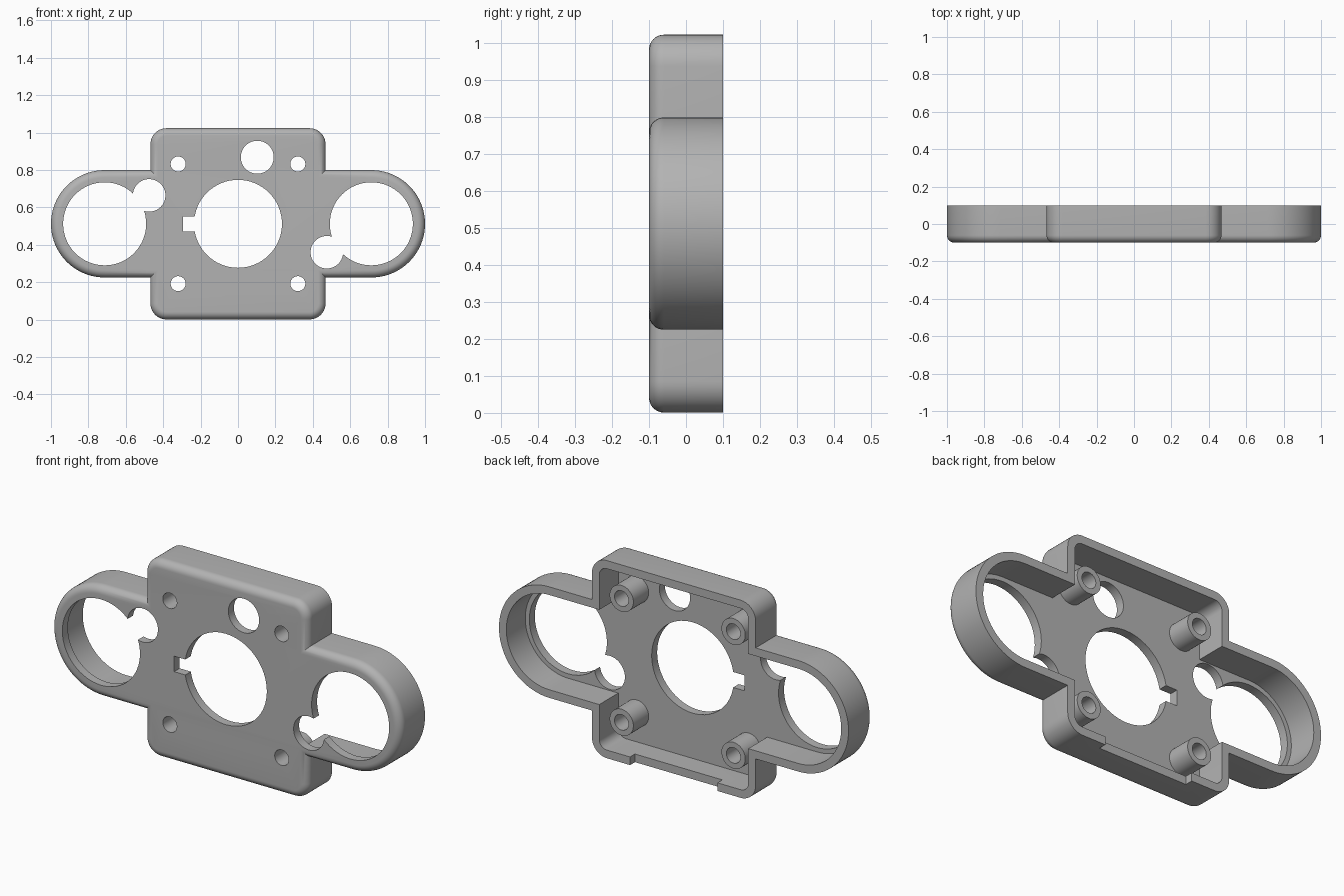
import bpy, bmesh
from math import sin, cos, pi, radians
from mathutils import Matrix

if "Cube" in bpy.data.objects:
    bpy.data.objects.remove(bpy.data.objects["Cube"], do_unlink=True)

MID = 0.512                     # height of the centre line
HALF_W, HALF_H, CORNER = 0.468, 0.511, 0.085
RING_X, RING_R = 0.713, 0.287
WALL, FLOOR_Y, FILLET = 0.042, -0.055, 0.04
FRONT, BACK, BOSS_END = -0.1, 0.1, 0.07

grey = bpy.data.materials.new("grey plastic")
grey.use_nodes = True
grey.diffuse_color = (0.45, 0.45, 0.45, 1)
grey.node_tree.nodes["Principled BSDF"].inputs["Base Color"].default_value = grey.diffuse_color


def make_object(name, bm):
    bmesh.ops.recalc_face_normals(bm, faces=bm.faces[:])
    mesh = bpy.data.meshes.new(name)
    bm.to_mesh(mesh)
    bm.free()
    mesh.materials.append(grey)
    obj = bpy.data.objects.new(name, mesh)
    bpy.context.collection.objects.link(obj)
    return obj


def activate(obj):
    bpy.ops.object.select_all(action='DESELECT')
    obj.select_set(True)
    bpy.context.view_layer.objects.active = obj


def smooth(obj):
    activate(obj)
    bpy.ops.object.shade_smooth_by_angle(angle=radians(30))


def arc(cx, cz, r, start, end, steps):
    return [(cx + r * cos(start + (end - start) * i / steps),
             cz + r * sin(start + (end - start) * i / steps)) for i in range(steps + 1)]


def outline(inset):
    """Plate with a rounded lobe on each side, moved inward by inset."""
    w, h, r = HALF_W - inset, HALF_H - inset, CORNER - inset
    lobe = RING_R - inset
    half = arc(RING_X, 0, lobe, -pi / 2, pi / 2, 40)
    half += [(w, lobe)] + arc(w - r, h - r, r, 0, pi / 2, 10)
    half += arc(r - w, h - r, r, pi / 2, pi, 10) + [(-w, lobe)]
    return half + [(-x, -z) for x, z in half[:41]] + \
        [(-x, -z) for x, z in half[41:]]


def cylinder_y(bm, x, z, radius, y0, y1):
    mat = Matrix.Translation((x, (y0 + y1) / 2, z)) @ Matrix.Rotation(pi / 2, 4, 'X')
    bmesh.ops.create_cone(bm, cap_ends=True, segments=64, radius1=radius,
                          radius2=radius, depth=y1 - y0, matrix=mat)


def box(bm, x0, x1, y0, y1, z0, z1):
    mat = Matrix.Translation(((x0 + x1) / 2, (y0 + y1) / 2, (z0 + z1) / 2)) @ \
        Matrix.Diagonal((x1 - x0, y1 - y0, z1 - z0, 1))
    bmesh.ops.create_cube(bm, size=1, matrix=mat)


def cut(target, bm):
    cutter = make_object("cutter", bm)
    cutter.hide_render = True
    activate(target)
    mod = target.modifiers.new("cut", 'BOOLEAN')
    mod.operation, mod.solver, mod.object = 'DIFFERENCE', 'EXACT', cutter
    bpy.ops.object.modifier_apply(modifier=mod.name)
    bpy.data.objects.remove(cutter, do_unlink=True)


# Hollow housing: wall section swept along the outline
section = [(FILLET * (1 - sin(a * pi / 16)), FRONT + FILLET * (1 - cos(a * pi / 16)))
           for a in range(9)]
section += [(0, BACK), (WALL, BACK), (WALL, FLOOR_Y)]
bm = bmesh.new()
loops = [[bm.verts.new((x, y, z + MID)) for x, z in outline(d)] for d, y in section]
count = len(loops[0])
for a, b in zip(loops, loops[1:]):
    for i in range(count):
        j = (i + 1) % count
        bm.faces.new((a[i], a[j], b[j], b[i]))
bm.faces.new(loops[0])
bm.faces.new(loops[-1])
housing = make_object("housing", bm)

# Openings through the front plate: x, z, radius
screws = [(sx * 0.32, MID + sz * 0.32) for sx in (-1, 1) for sz in (-1, 1)]
openings = [(0, MID, 0.235), (0.103, 0.868, 0.088)]
for side in (-1, 1):
    openings += [(side * RING_X, MID, 0.222), (side * 0.475, MID - side * 0.152, 0.087)]
openings += [(x, z, 0.04) for x, z in screws]
for x, z, radius in openings:
    bm = bmesh.new()
    cylinder_y(bm, x, z, radius, -0.2, 0)
    cut(housing, bm)

# Key slot beside the centre opening
bm = bmesh.new()
box(bm, -0.295, -0.1, -0.2, 0, MID - 0.04, MID + 0.04)
cut(housing, bm)

# Shallow relief in the bottom wall
bm = bmesh.new()
box(bm, -0.25, 0.25, BACK - 0.04, 0.2, -0.1, WALL + 0.02)
cut(housing, bm)
smooth(housing)

# Screw bosses behind the plate
for x, z in screws:
    bm = bmesh.new()
    cylinder_y(bm, x, z, 0.068, FLOOR_Y - 0.005, BOSS_END)
    boss = make_object("screw_boss", bm)
    bm = bmesh.new()
    cylinder_y(bm, x, z, 0.04, -0.2, 0.2)
    cut(boss, bm)
    smooth(boss)
